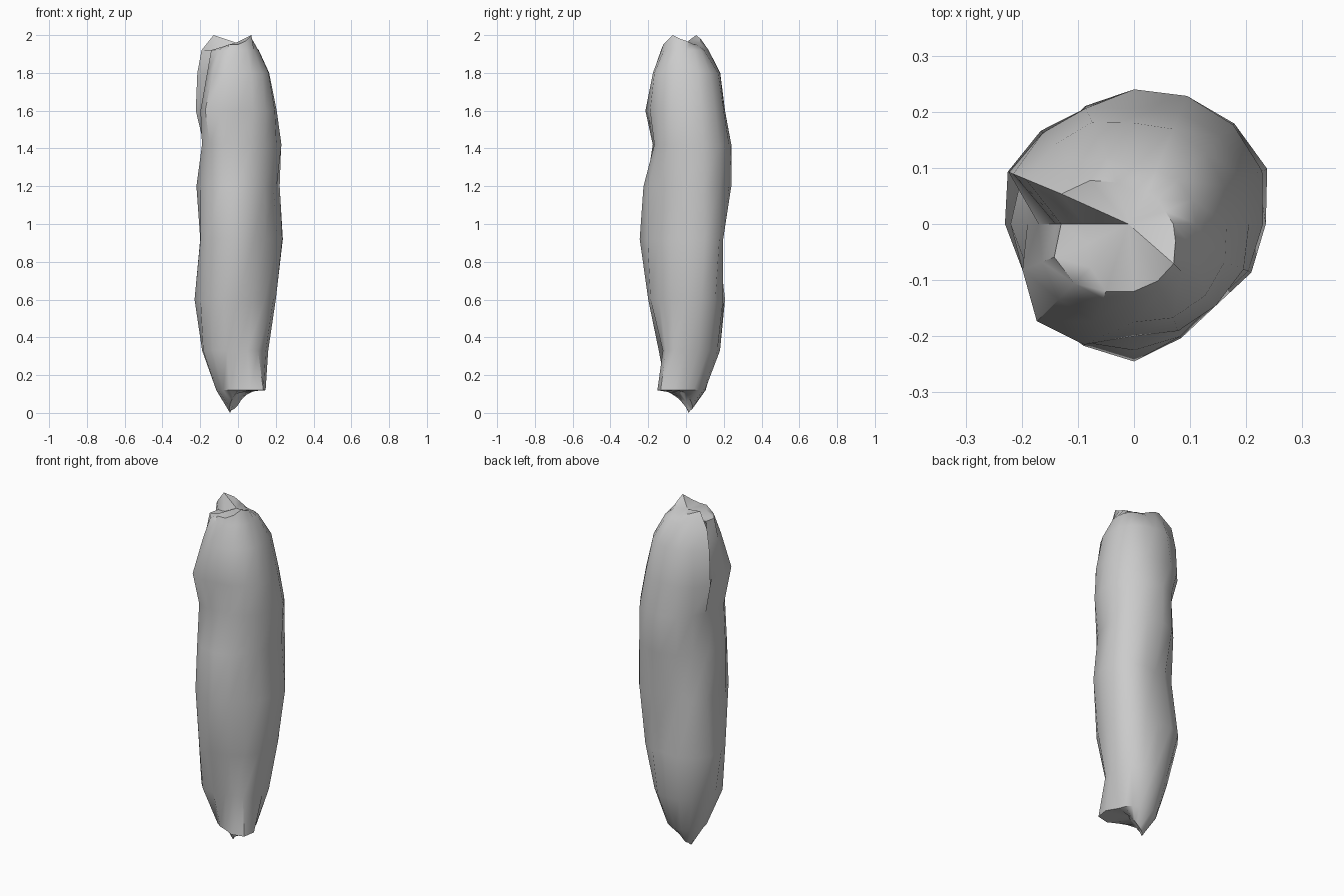
import bpy, bmesh
from math import sin, cos, tau

if "Cube" in bpy.data.objects:
    bpy.data.objects.remove(bpy.data.objects["Cube"])

SIDES = 16
# Height, then radii at E, NE, N, NW, W, SW, S, SE
RINGS = [
    (0.12, (.11, .10, .10, .12, .115, .11, .12, .19)),
    (0.33, (.16, .17, .18, .17, .19, .19, .12, .15)),
    (0.60, (.20, .22, .20, .24, .23, .21, .20, .20)),
    (0.92, (.24, .25, .17, .20, .20, .23, .25, .21)),
    (1.20, (.205, .26, .24, .21, .22, .22, .225, .20)),
    (1.42, (.23, .25, .24, .20, .19, .21, .165, .20)),
    (1.60, (.205, .22, .205, .23, .19, .25, .20, .21)),
    (1.80, (.165, .18, .18, .20, .16, .19, .175, .18)),
    (1.92, (.11, .11, .10, .155, .15, .15, .13, .12)),
]
# Widest outline seen from above, anticlockwise from E
OUTLINE = [.235, .258, .253, .247, .25, .255, .235, .25,
           .235, .215, .245, .235, .245, .22, .206, .232]


def radius(r, i):
    """Smooth closed interpolation of the measured radii, kept in the outline."""
    k = i // 2
    if i % 2 == 0:
        value = r[k]
    else:
        a, b, c, d = (r[(k + n) % 8] for n in (-1, 0, 1, 2))
        value = (9 * (b + c) - a - d) / 16 * 1.02
    return min(value, OUTLINE[i])


bm = bmesh.new()


def add_ring(radii, heights, cx=0.0):
    return [bm.verts.new((cx + r * cos(tau * i / SIDES), r * sin(tau * i / SIDES), h))
            for i, (r, h) in enumerate(zip(radii, heights))]


# Foot: tilted inner ring, low on the back left and hollow on the front right
foot_z = [0.065 + 0.05 * cos(tau * (i + 2) / SIDES) for i in range(SIDES)]
foot_z[7] = 0.0
loops = [add_ring([0.035] * SIDES, foot_z, -0.01)]

# Irregular rock body, with a raised rib on the upper left
for z, r in RINGS:
    radii = [radius(r, i) for i in range(SIDES)]
    if z > 1.5:
        radii[7] += 0.05 if z > 1.7 else 0.03
        radii[8] -= 0.02
    loops.append(add_ring(radii, [z] * SIDES))

# Jagged crown with two peaks and a notch between them
crown_r = [.07, .06, .06, .06, .06, .08, .11, .14, .09, .09, .11, .13, .12, .11, .10, .08]
crown_z = [1.97, 1.96, 1.95, 1.95, 1.95, 1.96, 1.98, 2.0, 1.92, 1.92, 1.94, 1.95, 1.95, 1.97, 2.0, 1.98]
loops.append(add_ring(crown_r, crown_z))

for low, high in zip(loops, loops[1:]):
    for i in range(SIDES):
        j = (i + 1) % SIDES
        bm.faces.new((low[i], low[j], high[j], high[i]))

# Close the crown and the foot
top = bm.verts.new((-0.01, 0, 1.96))
tip = bm.verts.new((-0.02, 0.0, 0.06))
for i in range(SIDES):
    j = (i + 1) % SIDES
    bm.faces.new((loops[-1][i], loops[-1][j], top))
    bm.faces.new((loops[0][j], loops[0][i], tip))

bmesh.ops.recalc_face_normals(bm, faces=bm.faces)
mesh = bpy.data.meshes.new("rock_column")
bm.to_mesh(mesh)
bm.free()
rock = bpy.data.objects.new("rock_column", mesh)
bpy.context.collection.objects.link(rock)
bpy.context.view_layer.objects.active = rock
rock.select_set(True)
bpy.ops.object.shade_smooth_by_angle(angle=0.7)
